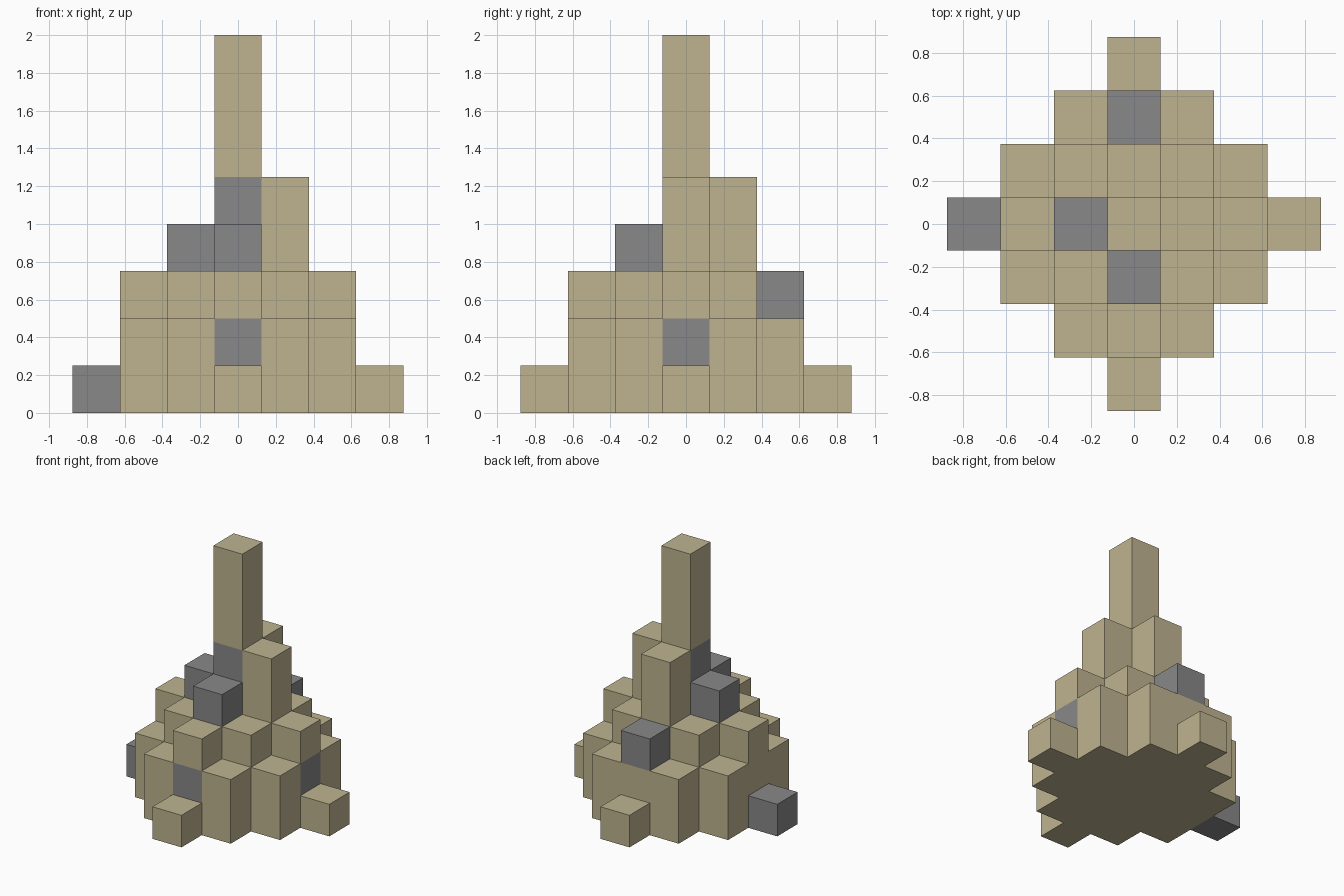
import bpy
import bmesh
from mathutils import Vector

default = bpy.data.objects.get("Cube")
if default:
    bpy.data.objects.remove(default, do_unlink=True)

SIZE = 0.25  # edge of one block


def make_material(name, rgb):
    mat = bpy.data.materials.new(name)
    mat.use_nodes = True
    color = (*rgb, 1.0)
    mat.diffuse_color = color
    mat.node_tree.nodes["Principled BSDF"].inputs["Base Color"].default_value = color
    return mat


sand = make_material("sand", (0.52, 0.456, 0.279))
stone = make_material("stone grey", (0.246, 0.246, 0.246))

# Column heights in blocks, by distance from the two centre lines
RING_HEIGHTS = {(0, 0): 8, (0, 1): 5, (1, 1): 3, (0, 2): 3, (1, 2): 2, (0, 3): 1}
LOWER_COLUMNS = {(-1, 0): 4, (0, -1): 4}

# Grey blocks set into the sand pile
STONES = {
    "tower_stone": (0, 0, 4),
    "front_upper_stone": (0, -1, 3),
    "right_upper_stone": (-1, 0, 3),
    "back_stone": (0, 2, 2),
    "front_lower_stone": (0, -2, 1),
    "left_lower_stone": (2, 0, 1),
    "right_base_stone": (-3, 0, 0),
}

cells = set()
for x in range(-3, 4):
    for y in range(-3, 4):
        ring = tuple(sorted((abs(x), abs(y))))
        height = LOWER_COLUMNS.get((x, y), RING_HEIGHTS.get(ring, 0))
        cells.update((x, y, z) for z in range(height))


def build_blocks(name, blocks, mat):
    """Make one object from the exposed sides of the given blocks."""
    bm = bmesh.new()
    for block in sorted(blocks):
        centre = Vector(block) + Vector((0, 0, 0.5))
        for axis in range(3):
            for sign in (-1, 1):
                out = Vector((0, 0, 0))
                out[axis] = sign
                if tuple(int(c) for c in Vector(block) + out) in cells:
                    continue
                u = Vector((0, 0, 0))
                u[(axis + 1) % 3] = 0.5
                v = out.cross(u)
                middle = centre + out / 2
                corners = (middle - u - v, middle + u - v, middle + u + v, middle - u + v)
                bm.faces.new([bm.verts.new(c * SIZE) for c in corners])
    # Weld the sides and merge flat runs into single faces
    bmesh.ops.remove_doubles(bm, verts=bm.verts, dist=0.001)
    bmesh.ops.dissolve_limit(bm, angle_limit=0.01, verts=bm.verts, edges=bm.edges)
    mesh = bpy.data.meshes.new(name)
    bm.to_mesh(mesh)
    bm.free()
    mesh.materials.append(mat)
    obj = bpy.data.objects.new(name, mesh)
    bpy.context.collection.objects.link(obj)


# Stepped sand body with its tower
build_blocks("stepped_tower", cells - set(STONES.values()), sand)

# Single grey stones
for stone_name, cell in STONES.items():
    build_blocks(stone_name, [cell], stone)
